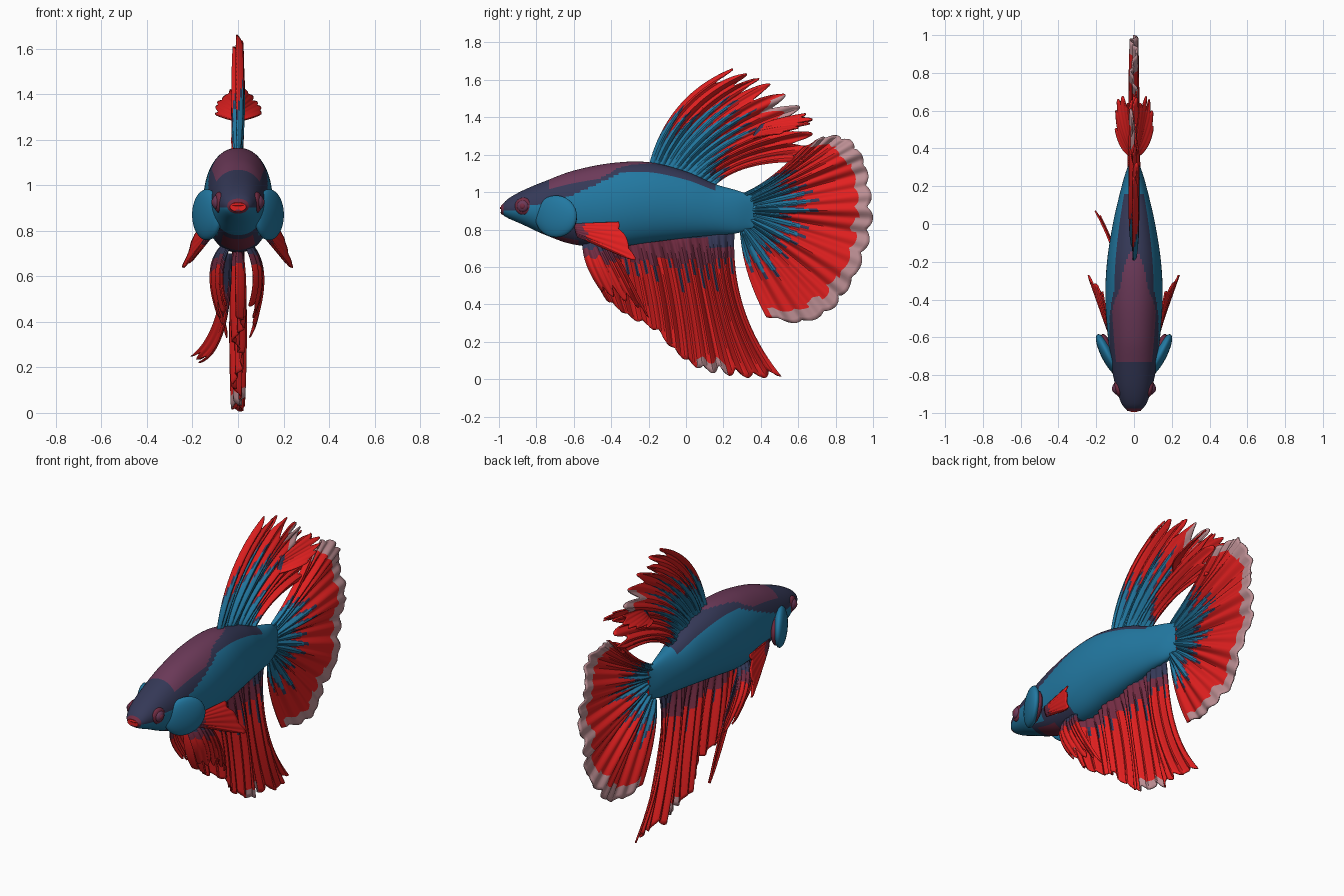
import bpy, bmesh, math, random
from mathutils import Vector

random.seed(4)
cube = bpy.data.objects.get("Cube")
if cube:
    bpy.data.objects.remove(cube, do_unlink=True)

# Materials
PALETTE = {
    "scarlet": (.76, .014, .014), "teal_blue": (.016, .19, .36),
    "navy": (.035, .04, .095), "purple": (.15, .042, .1),
    "plum": (.17, .025, .055), "pale_pink": (.5, .27, .29),
}
RED, BLUE, NAVY, PURPLE, PLUM, PINK = range(len(PALETTE))
mats = []
for label, rgb in PALETTE.items():
    m = bpy.data.materials.new(label)
    m.use_nodes = True
    m.diffuse_color = (*rgb, 1)
    shader = m.node_tree.nodes["Principled BSDF"]
    shader.inputs["Base Color"].default_value = (*rgb, 1)
    shader.inputs["Roughness"].default_value = .6
    mats.append(m)


def spline(pts, t):
    """Catmull-Rom point at t in 0..1."""
    n = len(pts) - 1
    i = min(int(t * n), n - 1)
    f = t * n - i
    b, c = pts[i], pts[i + 1]
    a = pts[i - 1] if i else b * 2 - c
    d = pts[i + 2] if i + 2 <= n else c * 2 - b
    return (b * 2 + (c - a) * f + (a * 2 - b * 5 + c * 4 - d) * f**2
            + (b * 3 - a - c * 3 + d) * f**3) / 2


def finish(name, bm, angle=40):
    mesh = bpy.data.meshes.new(name)
    bmesh.ops.recalc_face_normals(bm, faces=bm.faces)
    bm.to_mesh(mesh)
    bm.free()
    ob = bpy.data.objects.new(name, mesh)
    bpy.context.collection.objects.link(ob)
    for m in mats:
        mesh.materials.append(m)
    bpy.ops.object.select_all(action="DESELECT")
    ob.select_set(True)
    bpy.context.view_layer.objects.active = ob
    bpy.ops.object.shade_smooth_by_angle(angle=math.radians(angle))
    return ob


def points(pairs, side=1):
    """(y, z) pairs lie on the midplane, (x, y, z) triples are mirrored by side."""
    return [Vector((0, *p)) if len(p) == 2 else Vector((p[0] * side, p[1], p[2])) for p in pairs]


def fin(name, root, tip, paint, mid=None, rays=20, pleat=.03, lobes=10, jag=.1,
        sharp=1, side=1, rows=28, per_ray=8):
    """Pleated fan swept from a root line, through a control line, to a ragged tip line."""
    root, tip = points(root, side), points(tip, side)
    mid = points(mid, side) if mid else None
    depth = [random.uniform(.4, 1) for _ in range(lobes + 1)]
    streak = [random.uniform(-1, 1) for _ in range(rays + 1)]
    cols = rays * per_ray
    bm = bmesh.new()
    grid = []
    for i in range(cols + 1):
        u = i / cols
        r, t = spline(root, u), spline(tip, u)
        m = spline(mid, u) if mid else (r + t) / 2
        notch = 1 - abs(math.cos(math.pi * u * lobes)) ** sharp
        length = 1 - jag * notch * depth[int(u * lobes)]
        fold = -math.cos(math.tau * u * rays)
        wave = .3 * fold + .7 * math.sin(math.pi * u * lobes * .7)
        line = []
        for j in range(rows + 1):
            v = length * j / rows
            p = r * (1 - v)**2 + m * 2 * v * (1 - v) + t * v * v
            p.x += pleat * wave * v**.5 * (1.3 - .8 * v)
            line.append(bm.verts.new(p))
        grid.append(line)
    for i in range(cols):
        for j in range(rows):
            f = bm.faces.new((grid[i][j], grid[i + 1][j], grid[i + 1][j + 1], grid[i][j + 1]))
            u = (i + .5) / cols
            edge = abs(2 * (u * rays % 1) - 1)
            f.material_index = paint(u, (j + .5) / rows, edge, streak[int(u * rays)])
    ob = finish(name, bm, 35)
    shell = ob.modifiers.new("thickness", "SOLIDIFY")
    shell.thickness = .008
    shell.offset = 0
    return ob


def ball(name, colour, centre, size, turn=0, segments=32):
    bm = bmesh.new()
    bmesh.ops.create_uvsphere(bm, u_segments=segments, v_segments=segments // 2, radius=1)
    for f in bm.faces:
        f.material_index = colour
    bmesh.ops.scale(bm, vec=size, verts=bm.verts)
    ob = finish(name, bm)
    ob.location = centre
    ob.rotation_euler.z = turn
    return ob


# Body: stations of y, top, bottom, half width
STATIONS = [Vector(s) for s in (
    (-.99, .925, .885, .035), (-.95, .965, .86, .066), (-.87, 1.01, .825, .095),
    (-.75, 1.06, .77, .12), (-.6, 1.115, .72, .138), (-.4, 1.155, .705, .152),
    (-.2, 1.16, .73, .143), (0, 1.11, .755, .112), (.15, 1.045, .77, .078),
    (.27, 1.01, .78, .045), (.36, .98, .81, .01))]


def body_colour(y, h):
    line = max(.55, min(.87, .68 + .75 * (y + .6)))
    if y < -.975:
        return PLUM
    if y < -.9:
        return NAVY if h > .4 else BLUE
    if -.78 < y < -.42 and h < (.28 if -.64 < y < -.54 else .12):
        return PLUM if -.73 < y < -.58 and h < .07 else NAVY
    if y > .16 or h < line:
        return BLUE
    purple_line = max(line + .05, .83) + max(0, y + .45) * .25
    return PURPLE if h > purple_line and -.73 < y < -.12 else NAVY


bm = bmesh.new()
RINGS, SEGS = 150, 96
rings = []
for i in range(RINGS + 1):
    y, top, bottom, width = spline(STATIONS, i / RINGS)
    ring = []
    for k in range(SEGS):
        a = math.tau * k / SEGS
        s, c = math.sin(a), math.cos(a)
        x = math.copysign(abs(c)**.9, c) * width
        ring.append(bm.verts.new((x, y, (top + bottom) / 2 + s * (top - bottom) / 2)))
    rings.append(ring)
for i in range(RINGS):
    y, top, bottom, _ = spline(STATIONS, (i + .5) / RINGS)
    for k in range(SEGS):
        n = (k + 1) % SEGS
        f = bm.faces.new((rings[i][k], rings[i][n], rings[i + 1][n], rings[i + 1][k]))
        f.material_index = body_colour(y, (f.calc_center_median().z - bottom) / (top - bottom))
bm.faces.new(rings[0])
bm.faces.new(rings[-1])
finish("body", bm)

# Lips, eyes and gill covers
ball("upper_lip", RED, (0, -.97, .915), (.044, .026, .01))
ball("lower_lip", PLUM, (0, -.965, .89), (.042, .026, .014))
for side, label in ((1, "left"), (-1, "right")):
    ball(label + "_eye_ring", PLUM, (side * .084, -.87, .925), (.02, .046, .046), side * -.2)
    ball(label + "_eye", PURPLE, (side * .092, -.872, .925), (.022, .032, .032), side * -.2)
    ball(label + "_pupil", PLUM, (side * .105, -.874, .925), (.012, .017, .017), side * -.2)
    ball(label + "_gill_cover", BLUE, (side * .136, -.695, .87), (.036, .125, .112), side * -.48)
    ball(label + "_gill_lining", PLUM, (side * .127, -.68, .862), (.03, .105, .09), side * -.4)


# Fin colour rules
def streaked(v, reach, edge):
    """Blue rays with a narrow navy fringe, running out into red."""
    end = reach * (1.15 - .75 * edge)
    return BLUE if v < end else NAVY if v < end + .07 else RED


def tail_paint(u, v, edge, s):
    if v > .88 + .035 * s and .06 < u < .98:
        return PINK
    return streaked(v, .38 + .12 * s, edge)


def dorsal_paint(u, v, edge, s):
    if v > .91 and .45 < u < .62:
        return PINK
    reach = .22 + .48 * math.sin(math.pi * min(1, u * 1.15 + .08)) + .12 * s
    return streaked(v, reach, edge)


def anal_paint(u, v, edge, s):
    if v > .94 and .55 < u < .72:
        return PINK
    if v < .03 + .09 * (u > .8):
        return NAVY
    if v < .2 + .04 * s:
        return PLUM
    return NAVY if edge < .15 and v < .3 + .12 * s else RED


def pectoral_paint(u, v, edge, s):
    return PLUM if v < .22 + .05 * s else RED


def pelvic_paint(u, v, edge, s):
    return NAVY if v < .22 + .06 * s else PLUM if v < .42 + .08 * s else RED


def lobe_paint(u, v, edge, s):
    return NAVY if v < .12 else RED


# Midline fins
fin("tail_fin", [(.3, .99), (.33, .9), (.29, .79)],
    [(.63, 1.24), (.75, 1.3), (.87, 1.285), (.95, 1.18), (.985, 1.03), (1, .86),
     (.965, .68), (.88, .5), (.78, .37), (.62, .3), (.43, .33)],
    tail_paint, mid=[(.44, 1.04), (.63, 1.09), (.67, .88), (.59, .65), (.3, .57)],
    rays=20, pleat=.04, lobes=14, jag=.06, sharp=.7)
fin("dorsal_fin", [(-.2, 1.13), (-.03, 1.1), (.14, 1.02)],
    [(.25, 1.66), (.36, 1.62), (.45, 1.58), (.57, 1.49), (.67, 1.39), (.67, 1.27), (.63, 1.16)],
    dorsal_paint, mid=[(-.1, 1.52), (.1, 1.42), (.24, 1.3), (.28, 1.17)],
    rays=14, pleat=.042, lobes=9, jag=.22, sharp=1.2)
fin("anal_fin", [(-.5, .73), (-.1, .77), (.26, .8)],
    [(-.42, .42), (-.3, .33), (-.17, .26), (-.04, .13), (.08, .05), (.22, .02),
     (.37, .005), (.51, .015)],
    anal_paint, mid=[(-.52, .56), (-.15, .45), (.1, .38), (.23, .36)],
    rays=18, pleat=.055, lobes=11, jag=.08, sharp=1.2)

# Paired fins
for side, label in ((1, "left"), (-1, "right")):
    fin(label + "_dorsal_lobe", [(.005, .4, 1.36), (.005, .37, 1.32), (.005, .35, 1.28)],
        [(.03, .64, 1.42), (.07, .68, 1.38), (.095, .62, 1.35), (.1, .5, 1.31)],
        lobe_paint, mid=[(.02, .5, 1.4), (.06, .48, 1.35), (.08, .38, 1.3)],
        rays=6, pleat=.006, lobes=4, jag=.25, side=side, rows=16)
    fin(label + "_pectoral_fin", [(.125, -.6, .83), (.13, -.59, .79), (.125, -.58, .76)],
        [(.165, -.36, .84), (.2, -.32, .76), (.24, -.27, .64), (.2, -.37, .67)],
        pectoral_paint, rays=8, pleat=.006, lobes=3, jag=.15, side=side, rows=16)
    fin(label + "_pelvic_fin", [(.03, -.55, .74), (.06, -.48, .74), (.04, -.42, .75)],
        [(.05, -.45, .47), (.07, -.37, .43), (.07, -.28, .4), (.05, -.2, .33)],
        pelvic_paint, mid=[(.1, -.56, .62), (.15, -.43, .64), (.14, -.34, .62)],
        rays=7, pleat=.02, lobes=4, jag=.2, side=side)

# Long trailing ray of the right pelvic fin
fin("right_pelvic_trailer", [(-.03, -.5, .7), (-.05, -.42, .7)],
    [(-.17, .02, .22), (-.2, .07, .25)], pelvic_paint,
    mid=[(-.03, -.3, .26), (-.06, -.18, .35)], rays=3, pleat=.012, lobes=2, jag=.15)
